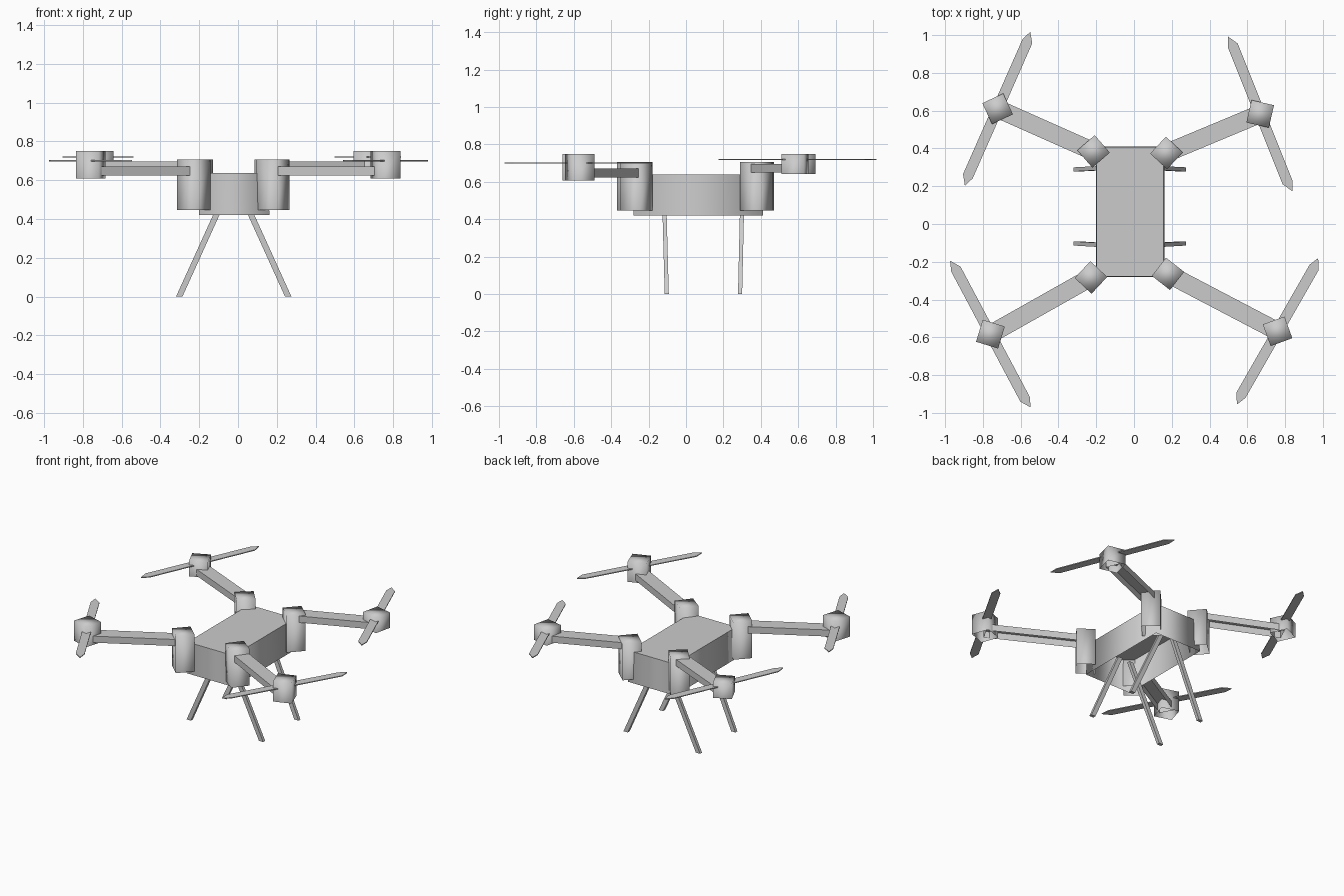
import bpy, bmesh, math
from mathutils import Vector

cube = bpy.data.objects.get("Cube")
if cube:
    bpy.data.objects.remove(cube, do_unlink=True)

grey = bpy.data.materials.new("light_grey")
grey.use_nodes = True
colour = (0.6, 0.6, 0.6, 1)
grey.diffuse_color = colour
grey.node_tree.nodes["Principled BSDF"].inputs["Base Color"].default_value = colour


def add_object(name, bm, location=(0, 0, 0), angle=0):
    bmesh.ops.recalc_face_normals(bm, faces=bm.faces)
    mesh = bpy.data.meshes.new(name)
    bm.to_mesh(mesh)
    bm.free()
    mesh.materials.append(grey)
    ob = bpy.data.objects.new(name, mesh)
    ob.location = location
    ob.rotation_euler.z = angle
    bpy.context.collection.objects.link(ob)
    return ob


def add_shell(name, x, y, low, high, length, width, angle=0, flare=0, smooth=False, flat_top=False):
    """Box with a top and four walls, open underneath."""
    bm = bmesh.new()
    corners = [(-1, -1), (1, -1), (1, 1), (-1, 1)]
    bottom = [bm.verts.new((a * (length / 2 + flare), b * (width / 2 + flare), low)) for a, b in corners]
    top = [bm.verts.new((a * length / 2, b * width / 2, high)) for a, b in corners]
    for i in range(4):
        j = (i + 1) % 4
        bm.faces.new((bottom[i], bottom[j], top[j], top[i])).smooth = smooth
    lid = bm.faces.new(top)
    lid.smooth = smooth and not flat_top
    for edge in lid.edges:
        edge.smooth = not flat_top
    bm.normal_update()
    return add_object(name, bm, (x, y, 0), angle)


def add_blade(name, x, y, z, angle):
    """Thin two-ended propeller with pointed tips."""
    bm = bmesh.new()
    half = [(0.39, -0.028), (0.443, 0.006), (0.39, 0.028)]
    outline = half + [(-a, -b) for a, b in half]
    face = bm.faces.new([bm.verts.new((a, b, -0.003)) for a, b in outline])
    side = bmesh.ops.extrude_face_region(bm, geom=[face])
    for v in side["geom"]:
        if isinstance(v, bmesh.types.BMVert):
            v.co.z += 0.006
    return add_object(name, bm, (x, y, z), angle)


def add_leg(name, foot, top):
    """Slanted bar with level ends."""
    bm = bmesh.new()
    bmesh.ops.create_cube(bm, size=1)
    for v in bm.verts:
        centre = Vector(top if v.co.z > 0 else foot)
        v.co = centre + Vector((v.co.x * 0.033, v.co.y * 0.022, 0))
    return add_object(name, bm)


# Body
add_shell("body", -0.02, 0.065, 0.42, 0.638, 0.355, 0.685, flare=0.004, smooth=True, flat_top=True)

# Corners: post centre and turn, motor centre and turn, blade turn, height drop
corners = {
    "back_right": ((-0.214, 0.384), 41, (-0.722, 0.61), 25, 66.2, 0),
    "back_left": ((0.172, 0.376), 47, (0.668, 0.583), -13, 111.8, 0),
    "front_right": ((-0.228, -0.283), 47, (-0.76, -0.583), -17, 118, 0.026),
    "front_left": ((0.18, -0.264), 52, (0.76, -0.568), 20, 60.2, 0.026),
}
for name, (post, post_turn, motor, motor_turn, blade_turn, drop) in corners.items():
    p, m = Vector(post), Vector(motor)
    mid, span = (p + m) / 2, m - p
    add_shell(name + "_post", p.x, p.y, 0.447, 0.707, 0.122, 0.122, math.radians(post_turn), smooth=True)
    add_shell(name + "_motor", m.x, m.y, 0.643 - drop * 1.35, 0.75, 0.122, 0.122,
              math.radians(motor_turn), smooth=True)
    add_shell(name + "_arm", mid.x, mid.y, 0.65 - drop, 0.696 - drop, span.length, 0.096,
              math.atan2(span.y, span.x))
    add_blade(name + "_propeller", m.x, m.y, 0.72 - drop * 0.75, math.radians(blade_turn))

# Legs, leaning in towards the middle of the body
for side, s in (("left", 1), ("right", -1)):
    for end, y_foot, y_top in (("front", -0.103, -0.117), ("back", 0.289, 0.301)):
        add_leg(f"{end}_{side}_leg", (-0.022 + s * 0.281, y_foot, 0), (-0.022 + s * 0.045, y_top, 0.52))
